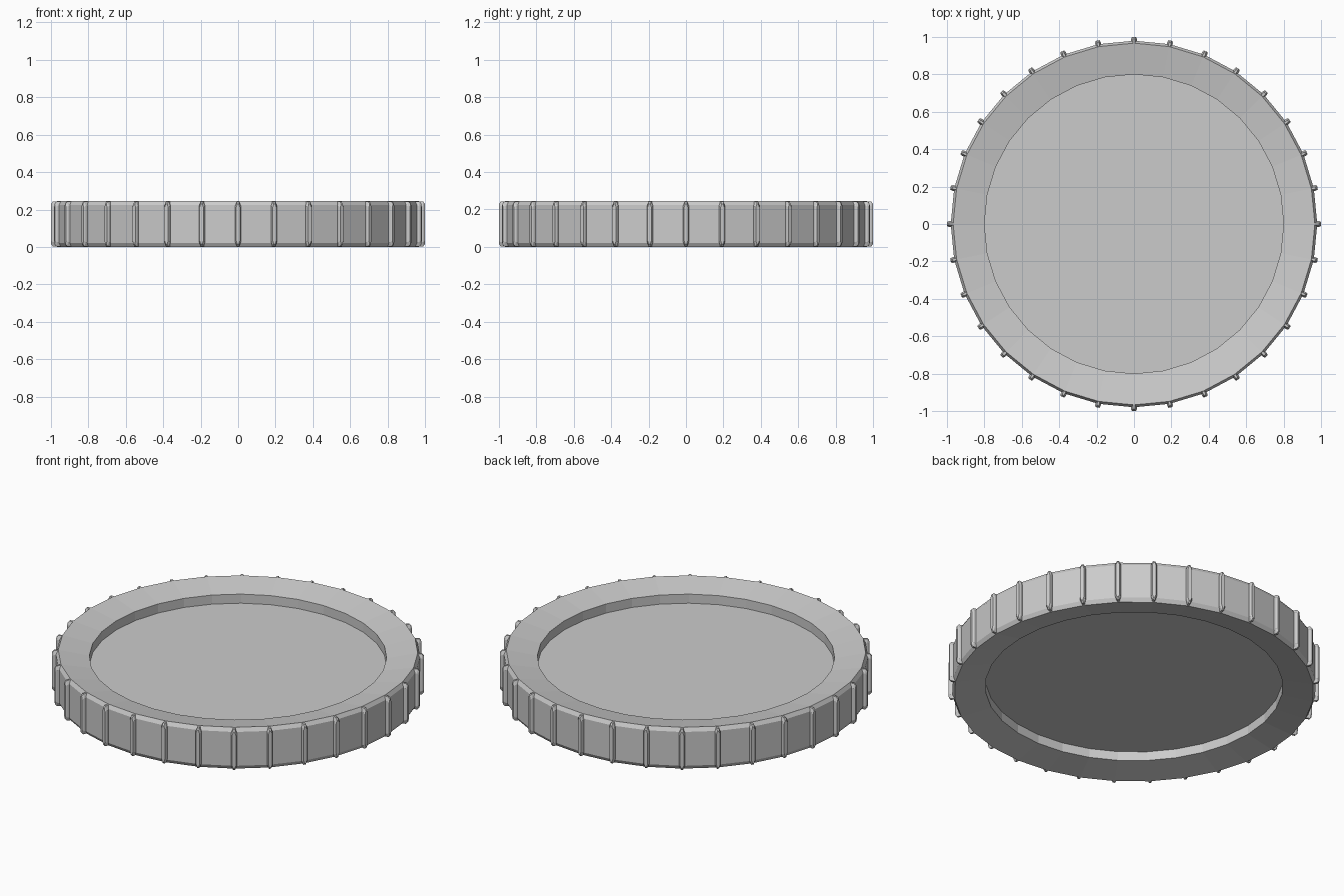
import bpy, bmesh
from math import cos, sin, pi

if "Cube" in bpy.data.objects:
    bpy.data.objects.remove(bpy.data.objects["Cube"])

SIDES = 32
H = 0.245


def make_object(name, bm):
    bmesh.ops.recalc_face_normals(bm, faces=bm.faces[:])
    mesh = bpy.data.meshes.new(name)
    bm.to_mesh(mesh)
    bm.free()
    obj = bpy.data.objects.new(name, mesh)
    bpy.context.collection.objects.link(obj)
    return obj


# Disc: lathed half profile (radius, height), mirrored top to bottom
bottom = [(0.80, 0.087), (0.80, 0.033), (0.967, 0.0), (0.98, 0.022)]
profile = bottom + [(r, H - z) for r, z in reversed(bottom)]
bm = bmesh.new()
rings = [[bm.verts.new((r * cos(2 * pi * i / SIDES), r * sin(2 * pi * i / SIDES), z))
          for i in range(SIDES)] for r, z in profile]
for low, high in zip(rings, rings[1:]):
    for i in range(SIDES):
        j = (i + 1) % SIDES
        bm.faces.new((low[i], low[j], high[j], high[i]))
bm.faces.new(rings[0])
bm.faces.new(rings[-1])
make_object("coin_disc", bm)

# Edge ribs: narrow bars with pointed ends, one on each corner of the disc
outline = [(-0.006, 0.003), (0.006, 0.003), (0.015, 0.025), (0.015, H - 0.025),
           (0.006, H - 0.003), (-0.006, H - 0.003), (-0.015, H - 0.025), (-0.015, 0.025)]
bm = bmesh.new()
for k in range(SIDES):
    a = 2 * pi * k / SIDES

    def ring(r, width, height):
        return [bm.verts.new((r * cos(a) - t * width * sin(a),
                              r * sin(a) + t * width * cos(a),
                              H / 2 + (z - H / 2) * height)) for t, z in outline]

    layers = [ring(0.955, 1, 1), ring(0.99, 1, 1), ring(1.0, 0.7, 0.9)]
    for inner, outer in zip(layers, layers[1:]):
        for i in range(8):
            j = (i + 1) % 8
            bm.faces.new((inner[i], inner[j], outer[j], outer[i]))
    bm.faces.new(layers[0])
    bm.faces.new(layers[-1])
make_object("edge_ribs", bm)
